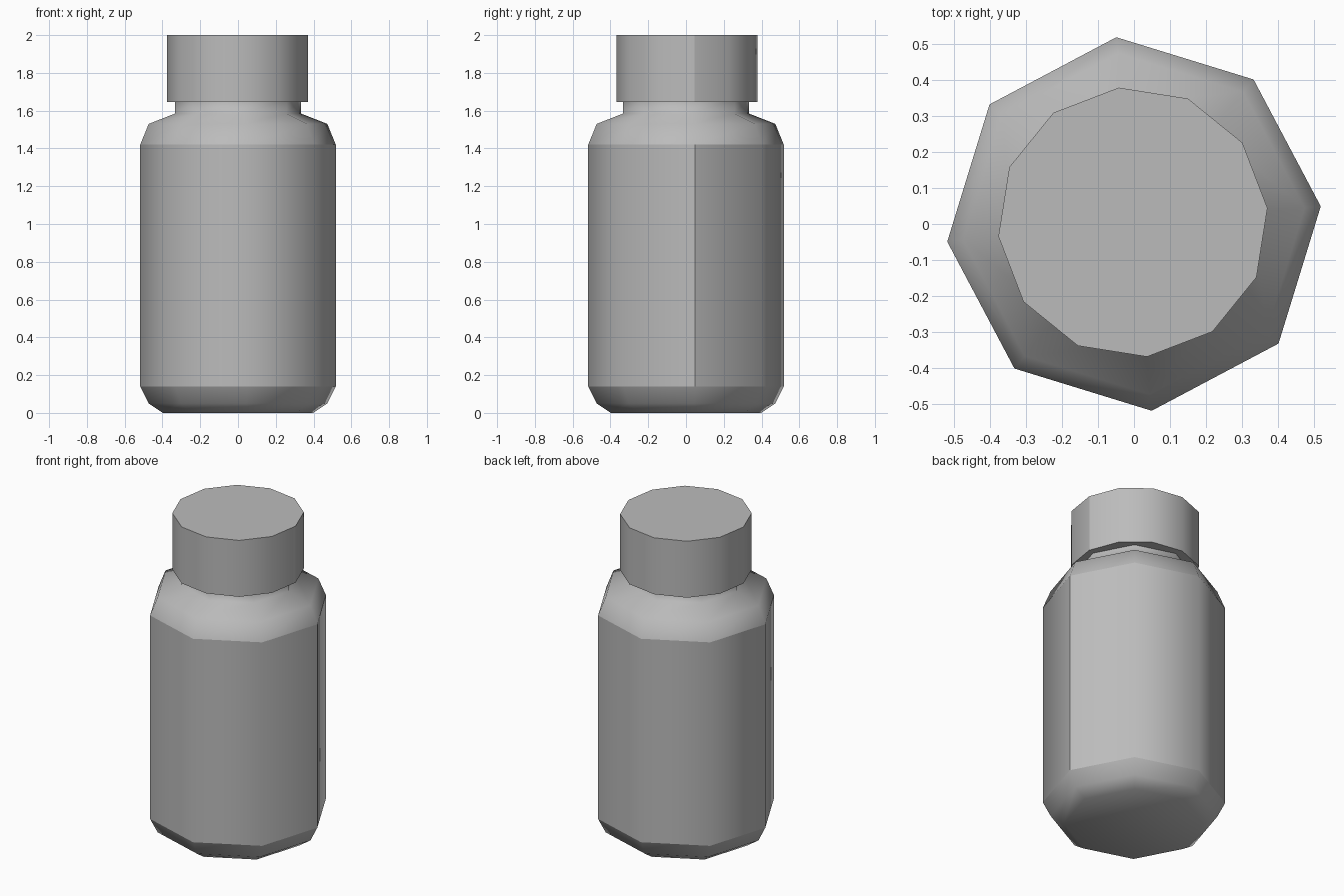
import bpy
import math
from mathutils import Vector

old = bpy.data.objects.get("Cube")
if old:
    bpy.data.objects.remove(old, do_unlink=True)


def make_material(name, rgb):
    mat = bpy.data.materials.new(name)
    mat.use_nodes = True
    mat.diffuse_color = (*rgb, 1)
    mat.node_tree.nodes["Principled BSDF"].inputs["Base Color"].default_value = (*rgb, 1)
    return mat


gray = make_material("plain gray", (0.5, 0.5, 0.5))


def lathe(name, profile, sides, turn, centre=(0, 0), bottom=False, top=False,
          seam=False, sharp_rims=False):
    """Turn an open (radius, height) profile into a smooth faceted shell."""
    verts, faces = [], []
    for r, z in profile:
        for i in range(sides):
            a = math.radians(turn) + math.tau * i / sides
            verts.append((centre[0] + r * math.cos(a), centre[1] + r * math.sin(a), z))
    for k in range(len(profile) - 1):
        for i in range(sides):
            j = (i + 1) % sides
            low, high = k * sides, (k + 1) * sides
            faces.append((low + i, low + j, high + j, high + i))
    if bottom:
        faces.append(tuple(reversed(range(sides))))
    if top:
        last = (len(profile) - 1) * sides
        faces.append(tuple(range(last, last + sides)))

    mesh = bpy.data.meshes.new(name)
    mesh.from_pydata(verts, [], faces)
    mesh.materials.append(gray)
    mesh.shade_smooth()
    # Crease the rims and the vertical wrap seam
    for edge in mesh.edges:
        a, b = edge.vertices
        is_seam = a % sides == 0 and b % sides == 0
        is_rim = a // sides == b // sides
        edge.use_edge_sharp = (seam and is_seam) or (sharp_rims and is_rim)
    obj = bpy.data.objects.new(name, mesh)
    bpy.context.collection.objects.link(obj)
    return obj


R, TURN = 0.52, 5.4

# Rounded foot of the bottle
lathe("bottle_base", [(0.40, 0), (0.475, 0.05), (R, 0.14)], 8, TURN, bottom=True)

# Straight wall, wrapped with one vertical seam
lathe("bottle_wall", [(R, 0.14), (R, 1.42)], 8, TURN, seam=True)

# Shoulder running up into the neck
lathe("shoulder_and_neck",
      [(R, 1.42), (0.475, 1.53), (0.334, 1.585), (0.334, 1.66)], 8, TURN)

# Screw cap
lathe("cap", [(0.375, 1.645), (0.375, 2.0)], 12, 6, centre=(-0.003, 0.005),
      bottom=True, top=True, seam=True, sharp_rims=True)
